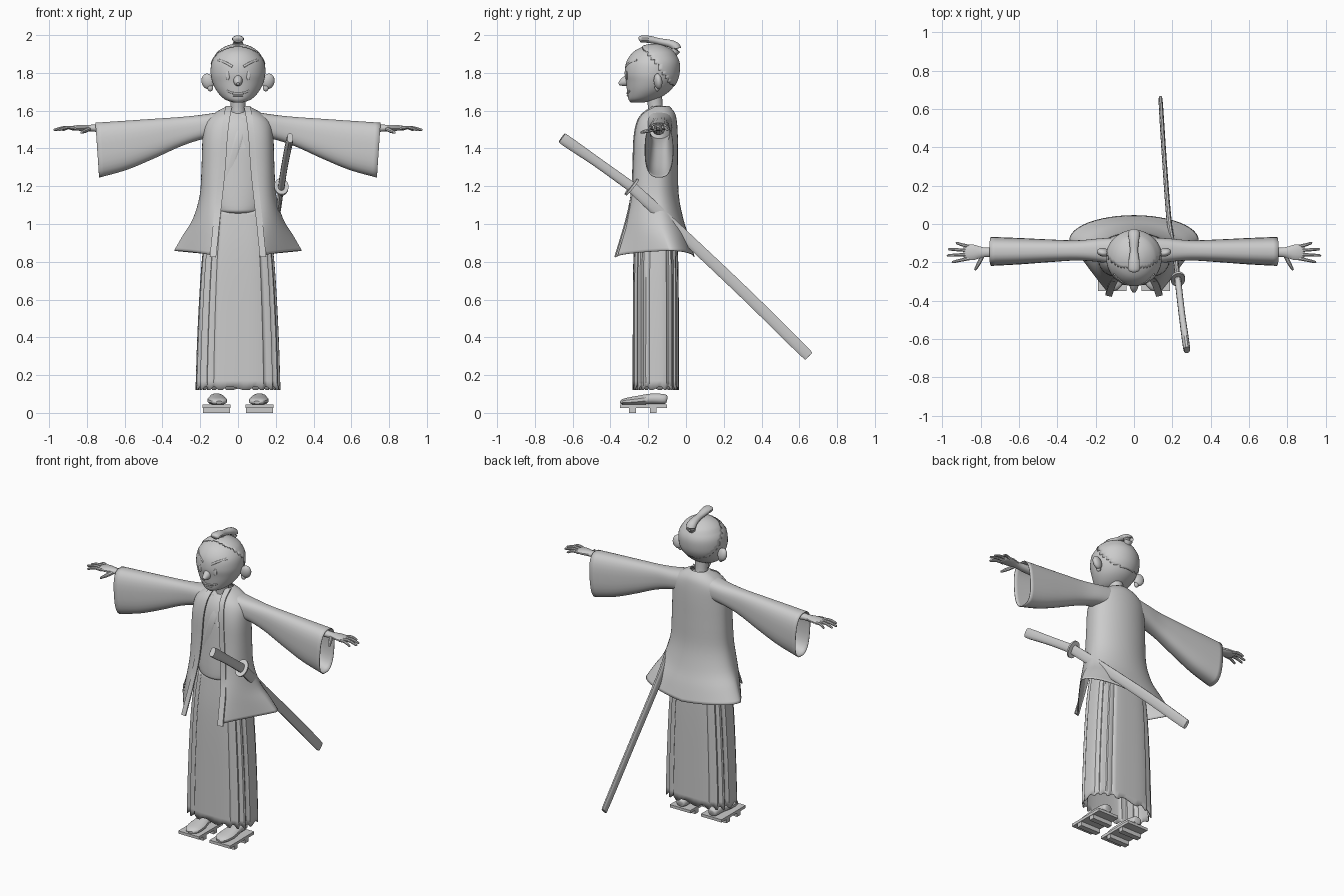
import bpy, math
from mathutils import Vector
from mathutils.bvhtree import BVHTree

cube = bpy.data.objects.get("Cube")
if cube:
    bpy.data.objects.remove(cube, do_unlink=True)

grey = bpy.data.materials.new("light_grey")
grey.use_nodes = True
grey.diffuse_color = (0.6, 0.6, 0.6, 1)
grey.node_tree.nodes["Principled BSDF"].inputs["Base Color"].default_value = (0.6, 0.6, 0.6, 1)


def finish(ob, angle=40):
    ob.data.materials.append(grey)
    bpy.ops.object.select_all(action='DESELECT')
    ob.select_set(True)
    bpy.context.view_layer.objects.active = ob
    bpy.ops.object.mode_set(mode='EDIT')
    bpy.ops.mesh.select_all(action='SELECT')
    bpy.ops.mesh.normals_make_consistent(inside=False)
    bpy.ops.object.mode_set(mode='OBJECT')
    bpy.ops.object.shade_smooth_by_angle(angle=math.radians(angle))
    return ob


def skin(name, rows, closed=True, caps=True, thick=0, keep=None):
    """Join rows of points into a surface, optionally keeping some faces."""
    n = len(rows[0])
    verts = [Vector(p) for r in rows for p in r]
    faces = [(i * n + j, i * n + (j + 1) % n, (i + 1) * n + (j + 1) % n, (i + 1) * n + j)
             for i in range(len(rows) - 1) for j in range(n if closed else n - 1)]
    if caps:
        faces += [tuple(range(n)), tuple(range(len(verts) - n, len(verts)))]
    if keep:
        faces = [f for f in faces if keep(sum((verts[k] for k in f), Vector()) / len(f))]
    me = bpy.data.meshes.new(name)
    me.from_pydata(verts, [], faces)
    ob = bpy.data.objects.new(name, me)
    bpy.context.collection.objects.link(ob)
    finish(ob)
    if thick:
        ob.modifiers.new("cloth", 'SOLIDIFY').thickness = thick
    return ob


def spline(keys, steps=5):
    """Smooth interpolation through tuples of any length."""
    k = [keys[0]] + list(keys) + [keys[-1]]
    out = []
    for a, b, c, d in zip(k, k[1:], k[2:], k[3:]):
        for t in (i / steps for i in range(steps)):
            out.append(tuple(q + t / 2 * (r - p + t * (2 * p - 5 * q + 4 * r - s + t * (3 * (q - r) + s - p)))
                             for p, q, r, s in zip(a, b, c, d)))
    return out + [tuple(keys[-1])]


def oval(n, p=1.0):
    angles = [2 * math.pi * (i + 0.5) / n for i in range(n)]
    bend = lambda v: math.copysign(abs(v) ** p, v)
    return [(bend(math.cos(a)), bend(math.sin(a))) for a in angles]


def tube(name, keys, ref=(0, 0, 1), n=12, steps=4, p=1.0):
    """Tapered tube through (x, y, z, radius across, radius along ref)."""
    pts = spline(keys, steps)
    rows = []
    for i, k in enumerate(pts):
        t = Vector(pts[min(i + 1, len(pts) - 1)][:3]) - Vector(pts[max(i - 1, 0)][:3])
        side = t.cross(Vector(ref)).normalized()
        up = side.cross(t).normalized()
        rows.append([Vector(k[:3]) + side * c * k[3] + up * s * k[4] for c, s in oval(n, p)])
    return skin(name, rows)


def ball(name, loc, size):
    bpy.ops.mesh.primitive_uv_sphere_add(segments=20, ring_count=12, location=loc)
    ob = bpy.context.object
    ob.name, ob.scale = name, size
    return finish(ob)


def box(name, loc, size):
    bpy.ops.mesh.primitive_cube_add(size=1, location=loc)
    ob = bpy.context.object
    ob.name, ob.scale = name, size
    return finish(ob)


# Head: z, half width, front y, back y
head_keys = [(1.642, .02, -.29, -.23), (1.66, .07, -.305, -.155), (1.7, .11, -.312, -.09),
             (1.75, .135, -.318, -.052), (1.8, .145, -.325, -.037), (1.86, .138, -.315, -.038),
             (1.91, .103, -.28, -.068), (1.94, .055, -.225, -.12), (1.95, .01, -.18, -.16)]


def head_rows(grow=0.0):
    return [[(c * (w + grow), (f + b) / 2 + s * ((b - f) / 2 + grow), z + grow * (z > 1.9)) for c, s in oval(40)]
            for z, w, f, b in spline(head_keys)]


head = skin("head", head_rows())
skin("hair", head_rows(.004), caps=False, thick=.006,
     keep=lambda c: c.z > 1.69 and c.z > 1.72 - (c.y + .06) * 1.3)
tree = BVHTree.FromPolygons([v.co for v in head.data.vertices], [p.vertices for p in head.data.polygons])
face_y = lambda x, z: tree.ray_cast(Vector((x, -1, z)), Vector((0, 1, 0)))[0].y

# Face, neck and topknot
tube("nose", [(0, -.29, 1.77, .026, .034), (0, -.33, 1.752, .022, .024), (0, -.356, 1.742, .008, .008)])
tube("mouth", [(x, face_y(x, z) - .001, z, .004, .005)
               for x, z in ((-.058, 1.705), (-.03, 1.694), (0, 1.692), (.03, 1.694), (.058, 1.705))])
tube("lower_lip", [(x, face_y(x, 1.68), 1.68, .005, .005) for x in (-.025, 0, .025)])
tube("neck", [(0, -.15, 1.52, .055, .055), (0, -.16, 1.6, .04, .04), (0, -.17, 1.7, .045, .045)], ref=(0, 1, 0))
tube("topknot", [(0, -.07, 1.9, .02, .02), (0, -.05, 1.93, .032, .026), (0, -.08, 1.953, .028, .022),
                 (0, -.14, 1.966, .022, .018), (0, -.2, 1.978, .03, .02), (0, -.24, 1.979, .03, .018),
                 (0, -.25, 1.977, .012, .008)])

# Coat: z, edge x, half width, side y, front y, back y, front curve power, side lift
coat = spline([(1.625, .035, .055, -.13, -.17, -.09, .9, 0), (1.59, .042, .12, -.13, -.225, -.06, .9, 0),
               (1.54, .05, .175, -.14, -.258, -.048, .9, 0), (1.45, .06, .188, -.15, -.275, -.043, .8, 0),
               (1.3, .07, .193, -.15, -.28, -.042, .8, 0), (1.15, .085, .203, -.15, -.29, -.038, .9, 0),
               (1.02, .1, .24, -.135, -.318, -.012, 1.2, .005), (.92, .11, .292, -.11, -.347, .02, 1.6, .02),
               (.825, .12, .338, -.085, -.376, .046, 1.9, .035)], 4)
rows = []
for z, e, w, ys, yf, yb, p, lift in coat:
    half = []
    for i in range(13):
        a = i / 12 * math.pi / 2
        half.append((e + (w - e) * math.sin(a) ** p, ys + (yf - ys) * abs(math.cos(a)) ** p,
                     z + lift * math.sin(a)))
    for i in range(1, 13):
        a = i / 12 * math.pi / 2
        half.append((w * abs(math.cos(a)), ys + (yb - ys) * math.sin(a), z + lift * math.cos(a)))
    rows.append(half + [(-x, y, q) for x, y, q in half[-2::-1]])
skin("coat", rows, closed=False, caps=False, thick=.005)

# Torso: z, half width, front y, back y
torso = spline([(1.052, .06, -.22, -.1), (1.06, .11, -.272, -.07), (1.1, .15, -.282, -.06),
                (1.3, .165, -.272, -.06), (1.45, .16, -.262, -.065), (1.54, .13, -.235, -.07),
                (1.6, .05, -.185, -.11)], 4)
skin("kimono", [[(c * w, (f + b) / 2 + s * (b - f) / 2, z) for c, s in oval(36)] for z, w, f, b in torso])
tube("kimono_overlap", [(-.075, -.254, 1.15, .022, .006), (-.035, -.264, 1.32, .022, .006),
                        (.005, -.257, 1.46, .022, .006), (.04, -.205, 1.57, .022, .006)], ref=(0, 1, 0), p=.6)
tube("kimono_collar", [(.03, -.263, 1.4, .016, .004), (-.005, -.245, 1.5, .016, .004),
                       (-.04, -.2, 1.575, .016, .004)], ref=(0, 1, 0), p=.6)

# Pleated trousers with a toothed hem
rows = []
for z, w, d in spline([(.12, .225, .122), (.4, .216, .122), (.7, .2, .121), (.9, .182, .115), (1.08, .155, .1)], 4):
    ring = []
    for i, (c, s) in enumerate(oval(72, .65)):
        pleat = 1 - .05 * (i % 4 in (0, 1)) * (.35 < abs(s) < .93)
        tooth = .018 * (i % 4 in (0, 1)) if z < .125 else 0
        ring.append((c * w * pleat, -.16 + s * d * (pleat if abs(c) > .6 else 1), z + tooth))
    rows.append(ring)
skin("pleated_trousers", rows, caps=False, thick=.004)

# Paired parts
for side, s in (("left", 1), ("right", -1)):
    # Sleeve: x, top z, bottom z, y, half depth
    sleeve = spline([(.08, 1.597, 1.46, -.145, .075), (.18, 1.58, 1.45, -.137, .062),
                     (.3, 1.567, 1.412, -.138, .053), (.45, 1.557, 1.345, -.14, .06),
                     (.6, 1.547, 1.285, -.142, .069), (.755, 1.537, 1.245, -.143, .076)], 4)
    skin(side + "_sleeve", [[(s * (x - .02 * (x / .755) ** 4 * (1 - q) / 2), y + c * d,
                              (t + b) / 2 + q * (t - b) / 2) for c, q in oval(28, .75)]
                            for x, t, b, y, d in sleeve], caps=False, thick=.004)
    # Coat edge band
    skin(side + "_coat_band", [[(s * (e - .004), yf - .004, z), (s * (e + .03), yf - .003 + .006 * (p > 1), z),
                                (s * (e + .03), yf + .012, z), (s * (e - .004), yf + .006, z)]
                               for z, e, w, ys, yf, yb, p, lift in coat])
    # Arm, palm and fingers
    tube(side + "_hand", [(s * .45, -.145, 1.505, .035, .035), (s * .7, -.148, 1.507, .028, .024),
                          (s * .78, -.148, 1.508, .026, .018), (s * .84, -.148, 1.509, .042, .016),
                          (s * .88, -.148, 1.507, .036, .011), (s * .89, -.148, 1.506, .025, .006)])
    for name, y0, x1, y1 in (("index", -.18, .95, -.198), ("middle", -.159, .975, -.164),
                             ("ring", -.138, .968, -.132), ("little", -.118, .93, -.1)):
        tube(f"{side}_{name}_finger", [(s * .86, y0, 1.507, .01, .01), (s * (.86 + x1) / 2, (y0 + y1) / 2, 1.511, .009, .009),
                                       (s * (x1 - .006), y1, 1.499, .007, .007), (s * x1, y1, 1.498, .003, .003)], n=8)
    tube(side + "_thumb", [(s * .79, -.165, 1.503, .012, .012), (s * .81, -.205, 1.493, .011, .011),
                           (s * .828, -.236, 1.485, .007, .007), (s * .831, -.24, 1.484, .003, .003)], n=8)
    # Ear, eye and brow
    ear = ball(side + "_ear", (s * .16, -.148, 1.755), (.034, .022, .042))
    ear.rotation_euler = (math.radians(8), math.radians(12 * s), math.radians(15 * s))
    ball(side + "_earlobe", (s * .147, -.152, 1.722), (.016, .014, .02))
    ball(side + "_eye", (s * .055, face_y(.055, 1.785), 1.785), (.011, .005, .024))
    tube(side + "_brow", [(s * x, face_y(x, z) + .001, z, .005, .007)
                          for x, z in ((.03, 1.833), (.065, 1.853), (.105, 1.868))])
    # Foot and wooden sandal
    tube(side + "_foot", [(s * .115, -.1, .072, .015, .012), (s * .115, -.112, .073, .032, .026),
                          (s * .113, -.18, .075, .04, .028), (s * .11, -.26, .066, .053, .024),
                          (s * .105, -.32, .06, .045, .018), (s * .1, -.345, .055, .018, .008)], p=.85)
    box(side + "_sandal", (s * .113, -.225, .036), (.148, .25, .018))
    for part, y in (("front", -.283), ("rear", -.173)):
        box(f"{side}_sandal_{part}_tooth", (s * .113, y, .0145), (.142, .035, .029))

# Sword at the left hip
X = (1, 0, 0)
tube("sword_handle", [(.275, -.652, 1.452, .02, .01), (.274, -.643, 1.446, .031, .018),
                      (.25, -.47, 1.327, .027, .017), (.229, -.29, 1.198, .028, .017)], ref=X, p=.8)
tube("sword_guard", [(.23, -.292, 1.2, .054, .038), (.2285, -.282, 1.192, .054, .038)], ref=X, n=24)
tube("scabbard", [(.229, -.288, 1.196, .03, .014), (.214, -.16, 1.078, .031, .013), (.185, 0, .928, .031, .013),
                  (.16, .315, .63, .031, .012), (.14, .625, .325, .03, .011), (.139, .637, .313, .02, .006)],
     ref=X, p=.8)
